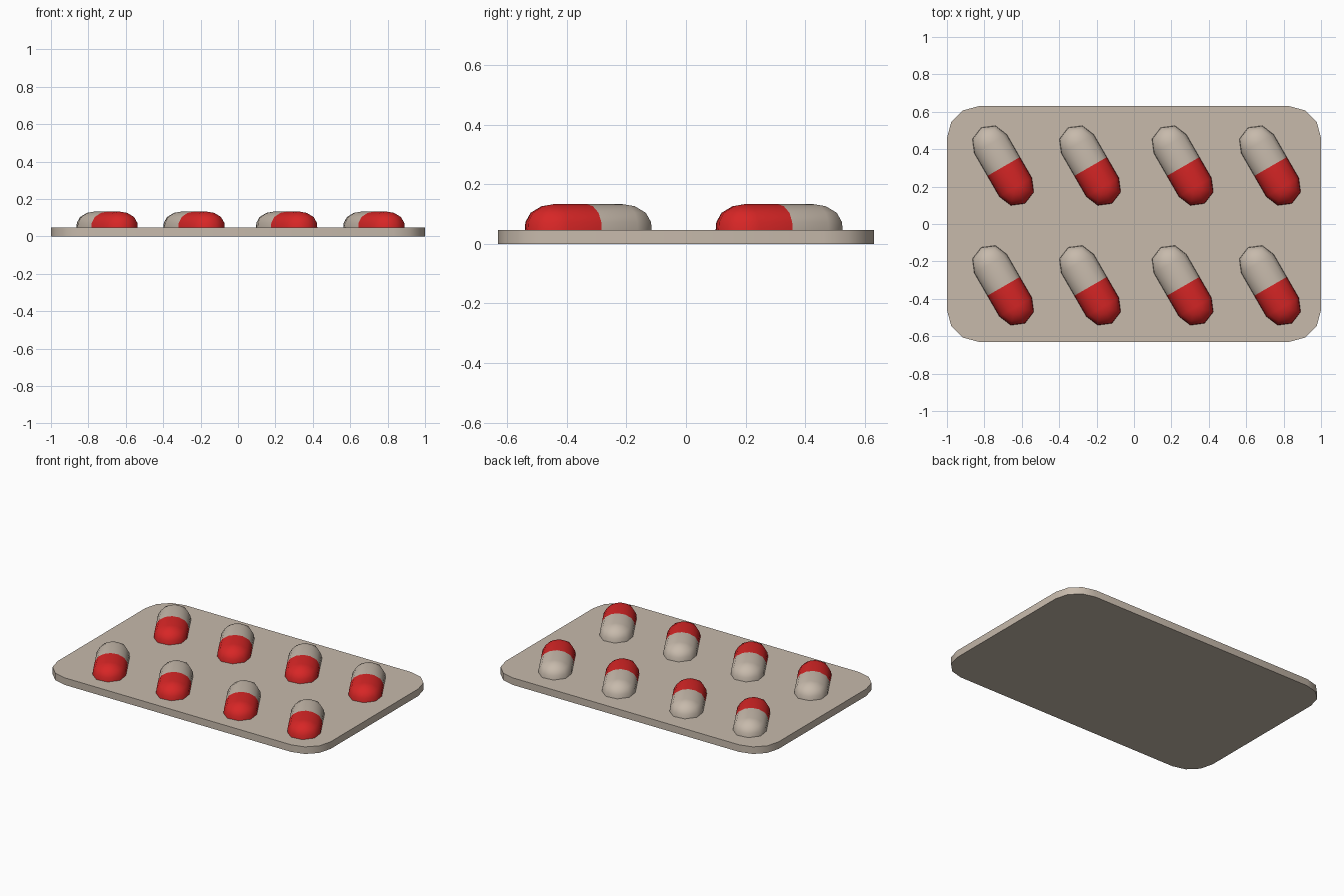
import bpy, bmesh, math

if "Cube" in bpy.data.objects:
    bpy.data.objects.remove(bpy.data.objects["Cube"])


def material(name, rgb):
    m = bpy.data.materials.new(name)
    m.diffuse_color = (*rgb, 1)
    m.use_nodes = True
    m.node_tree.nodes["Principled BSDF"].inputs["Base Color"].default_value = m.diffuse_color
    return m


FOIL = material("warm grey foil", (0.57, 0.49, 0.41))
RED = material("capsule red", (0.68, 0.019, 0.019))


def smooth(obj, degrees):
    bpy.ops.object.select_all(action='DESELECT')
    obj.select_set(True)
    bpy.context.view_layer.objects.active = obj
    bpy.ops.object.shade_smooth_by_angle(angle=math.radians(degrees))


def add_object(name, mesh):
    obj = bpy.data.objects.new(name, mesh)
    bpy.context.collection.objects.link(obj)
    return obj


# Backing card: rounded rectangle, three segments per corner
HX, HY, RAD, TOP = 1.0, 0.63, 0.17, 0.047
bm = bmesh.new()
rim = []
for i, (sx, sy) in enumerate([(1, 1), (-1, 1), (-1, -1), (1, -1)]):
    for k in range(4):
        a = math.radians(90 * i + 30 * k)
        rim.append(bm.verts.new((sx * (HX - RAD) + RAD * math.cos(a),
                                 sy * (HY - RAD) + RAD * math.sin(a), 0)))
face = bm.faces.new(rim)
ext = bmesh.ops.extrude_face_region(bm, geom=[face], use_keep_orig=True)
for v in ext["geom"]:
    if isinstance(v, bmesh.types.BMVert):
        v.co.z = TOP
bmesh.ops.recalc_face_normals(bm, faces=bm.faces)
mesh = bpy.data.meshes.new("backing_card")
bm.to_mesh(mesh)
bm.free()
mesh.materials.append(FOIL)
smooth(add_object("backing_card", mesh), 40)


# Capsule: stadium outline stacked in shrinking rings up to a ridge line
HALF, SPLIT = 0.134, -0.006
RINGS = [(0.04, 0.101), (0.073, 0.098), (0.104, 0.080), (0.126, 0.042), (0.133, 0)]


def outline(r):
    pts = []
    for s in (1, -1):
        for k in range(5):
            a = math.radians(45 * k)
            pts.append((s * r * math.cos(a), s * (HALF + r * math.sin(a))))
        pts.append((-s * r, SPLIT))
    return pts


bm = bmesh.new()
rings = [[bm.verts.new((x, y, z)) for x, y in outline(r)] for z, r in RINGS]
for lo, hi in zip(rings, rings[1:]):
    for i in range(len(lo)):
        j = (i + 1) % len(lo)
        bm.faces.new((lo[i], lo[j], hi[j], hi[i]))
bmesh.ops.remove_doubles(bm, verts=bm.verts, dist=1e-4)
for f in bm.faces:  # two-tone halves
    f.material_index = 0 if f.calc_center_median().y > SPLIT else 1
bmesh.ops.recalc_face_normals(bm, faces=bm.faces)
capsule = bpy.data.meshes.new("capsule")
bm.to_mesh(capsule)
bm.free()
capsule.materials.append(FOIL)
capsule.materials.append(RED)

# Two rows of four slanted capsules sharing one mesh
for row, y in enumerate((0.3125, -0.328)):
    for col, x in enumerate((-0.70, -0.235, 0.26, 0.727)):
        obj = add_object(f"capsule_{row + 1}_{col + 1}", capsule)
        obj.location = (x, y, 0)
        obj.rotation_euler.z = math.radians(30)
for p in capsule.polygons:
    p.use_smooth = True
